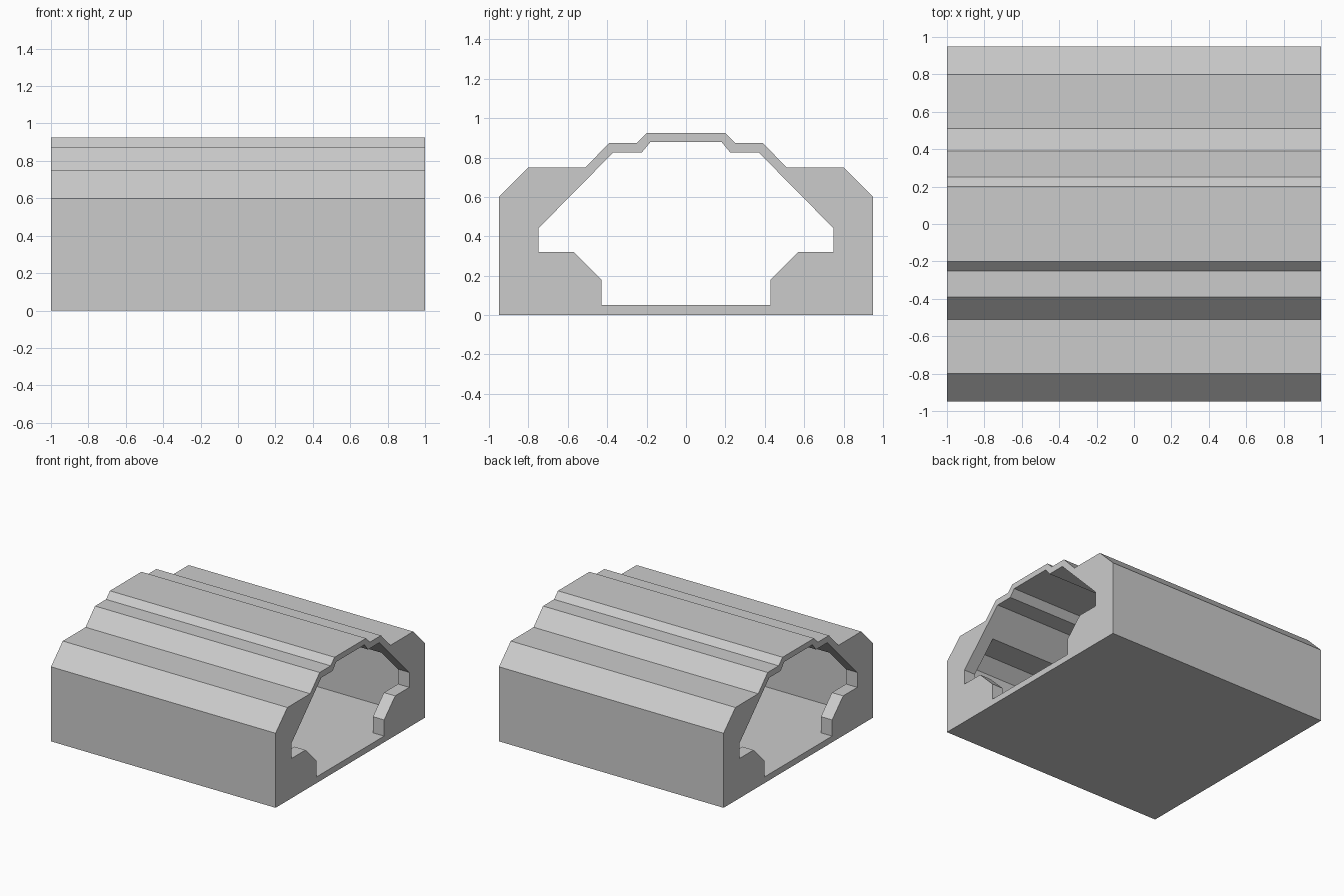
import bpy
import bmesh

if "Cube" in bpy.data.objects:
    bpy.data.objects.remove(bpy.data.objects["Cube"])

grey = bpy.data.materials.new("light_grey")
grey.diffuse_color = (0.6, 0.6, 0.6, 1.0)
grey.use_nodes = True
grey.node_tree.nodes["Principled BSDF"].inputs["Base Color"].default_value = grey.diffuse_color

# Half cross-sections (y, z), from the bottom centre to the top centre
ROOF_INNER = [(0.543, 0.65), (0.37, 0.825), (0.225, 0.825), (0.18, 0.88), (0, 0.88)]
OUTER = [(0, 0), (0.95, 0), (0.95, 0.6), (0.8, 0.75), (0.51, 0.75),
         (0.39, 0.875), (0.25, 0.875), (0.2, 0.925), (0, 0.925)]
LEDGE = [(0.43, 0.05), (0.43, 0.18), (0.57, 0.32), (0.75, 0.32), (0.75, 0.44)]
POCKET = [(0.85, 0.05), (0.85, 0.56), (0.76, 0.65), (0.543, 0.65)]
OPENING = [(0, 0.05)] + LEDGE + ROOF_INNER
CAVITY = [(0, 0.05), (0.43, 0.05)] + POCKET[:3] + ROOF_INNER
END, INSIDE = 1.0, 0.9  # outer and inner face of the end frame

bm = bmesh.new()


def strip(profile, x0, x1):
    """Sweep an open profile along x."""
    for (ya, za), (yb, zb) in zip(profile, profile[1:]):
        corners = [(x0, ya, za), (x1, ya, za), (x1, yb, zb), (x0, yb, zb)]
        bm.faces.new([bm.verts.new(c) for c in corners])


def plate(points, x):
    """Flat face across the hall at x."""
    bm.faces.new([bm.verts.new((x, y, z)) for y, z in points])


# Outer walls, hollow room and the thicker rim around the opening
strip(OUTER, 0, END)
strip(CAVITY, 0, INSIDE)
strip(OPENING, INSIDE, END)
# End face and the back of the end frame
plate(OUTER + OPENING[::-1], END)
plate(POCKET + LEDGE[::-1], INSIDE)
bmesh.ops.remove_doubles(bm, verts=bm.verts[:], dist=0.0005)

# Mirror the quarter to the other side and the other end
for axis in ("Y", "X"):
    bmesh.ops.mirror(bm, geom=bm.verts[:] + bm.edges[:] + bm.faces[:],
                     axis=axis, merge_dist=0.0005)
bmesh.ops.remove_doubles(bm, verts=bm.verts[:], dist=0.0005)
bmesh.ops.recalc_face_normals(bm, faces=bm.faces[:])

mesh = bpy.data.meshes.new("hall_shell")
bm.to_mesh(mesh)
bm.free()
mesh.materials.append(grey)
hall = bpy.data.objects.new("hall_shell", mesh)
bpy.context.collection.objects.link(hall)
